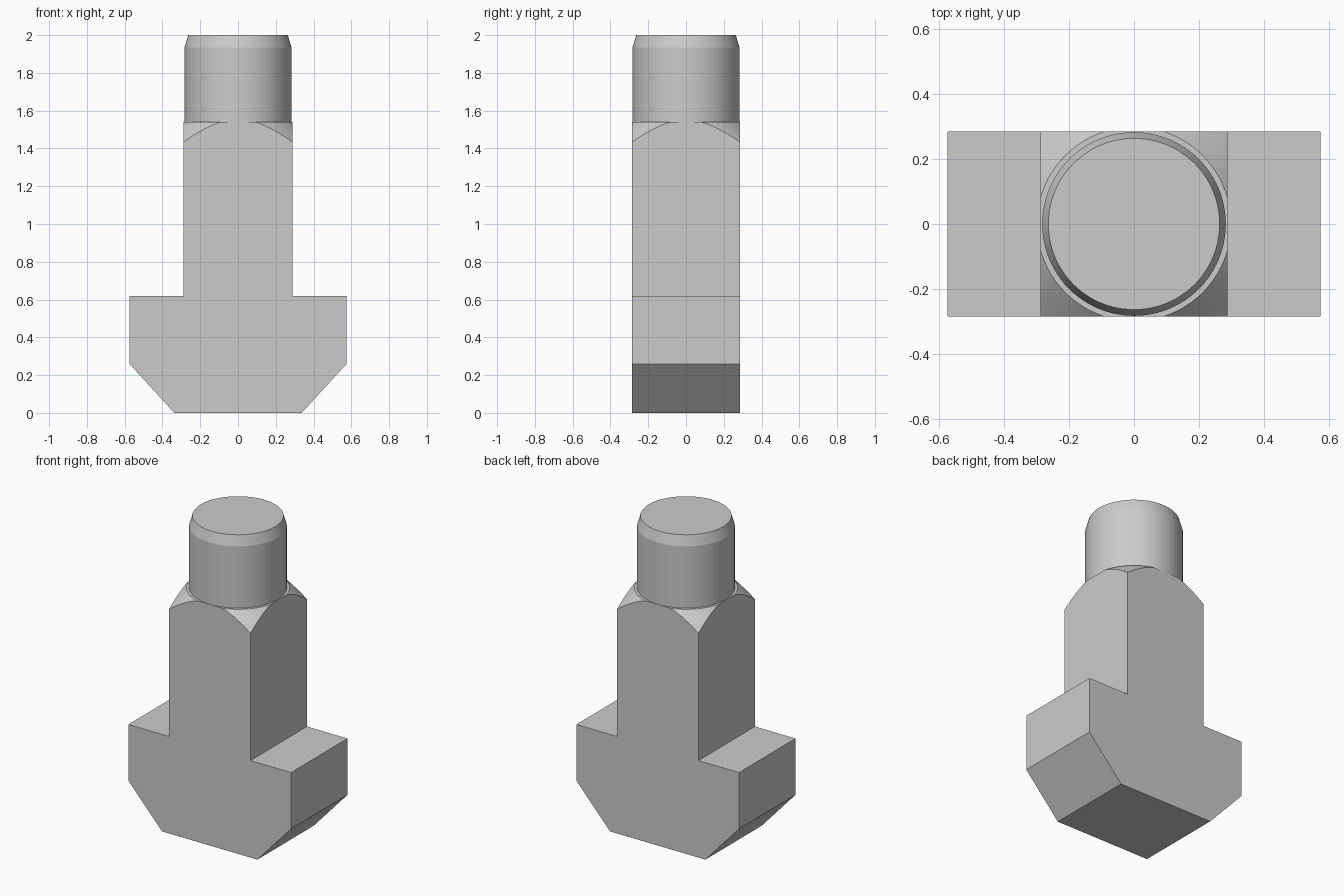
import bpy, bmesh, math
from mathutils import Matrix, Vector

cube = bpy.data.objects.get("Cube")
if cube:
    bpy.data.objects.remove(cube, do_unlink=True)

steel = bpy.data.materials.new("plain_grey")
steel.use_nodes = True
grey = (0.6, 0.6, 0.6, 1)
steel.diffuse_color = grey
steel.node_tree.nodes["Principled BSDF"].inputs["Base Color"].default_value = grey


def finish(name, bm):
    bmesh.ops.recalc_face_normals(bm, faces=bm.faces)
    mesh = bpy.data.meshes.new(name)
    bm.to_mesh(mesh)
    bm.free()
    obj = bpy.data.objects.new(name, mesh)
    mesh.materials.append(steel)
    bpy.context.collection.objects.link(obj)
    return obj


def lathe(name, profile, sides=96):
    """Revolve (radius, z) points about z; flat caps close both ends."""
    bm = bmesh.new()
    rings = [[bm.verts.new((r * math.cos(math.tau * i / sides),
                            r * math.sin(math.tau * i / sides), z))
              for i in range(sides)] for r, z in profile]
    for low, high in zip(rings, rings[1:]):
        for i in range(sides):
            j = (i + 1) % sides
            bm.faces.new((low[i], low[j], high[j], high[i]))
    bm.faces.new(rings[0])
    bm.faces.new(rings[-1])
    return finish(name, bm)


def smooth(obj):
    bpy.ops.object.select_all(action="DESELECT")
    obj.select_set(True)
    bpy.context.view_layer.objects.active = obj
    bpy.ops.object.shade_smooth_by_angle(angle=math.radians(12))


HALF_DEPTH = 0.285
SHOULDER_Z = 1.54

# T-shaped head and square shank: mirrored half profile, extruded in y
half = [(0.337, 0), (0.575, 0.26), (0.575, 0.62), (0.288, 0.62), (0.288, 1.6)]
outline = half + [(-x, z) for x, z in reversed(half)]
bm = bmesh.new()
face = bm.faces.new([bm.verts.new((x, -HALF_DEPTH, z)) for x, z in outline])
extruded = bmesh.ops.extrude_face_region(bm, geom=[face])["geom"]
bmesh.ops.translate(bm, vec=(0, 2 * HALF_DEPTH, 0),
                    verts=[v for v in extruded if isinstance(v, bmesh.types.BMVert)])
body = finish("head_and_shank", bm)

# Conical envelope that chamfers the shank corners
top_radius = 0.299
cone = lathe("chamfer_cutter", [(0.94, -0.1), (0.94, SHOULDER_Z + top_radius - 0.94),
                                (top_radius, SHOULDER_Z)], 128)
cone.hide_render = True
cut = body.modifiers.new("corner_chamfer", "BOOLEAN")
cut.operation = "INTERSECT"
cut.solver = "EXACT"
cut.object = cone
bpy.context.view_layer.objects.active = body
bpy.ops.object.modifier_apply(modifier=cut.name)
bpy.data.objects.remove(cone, do_unlink=True)
smooth(body)

# Round end with a chamfered tip
smooth(lathe("round_end", [(0.283, SHOULDER_Z - 0.02), (0.283, 1.935), (0.264, 2.0)]))
